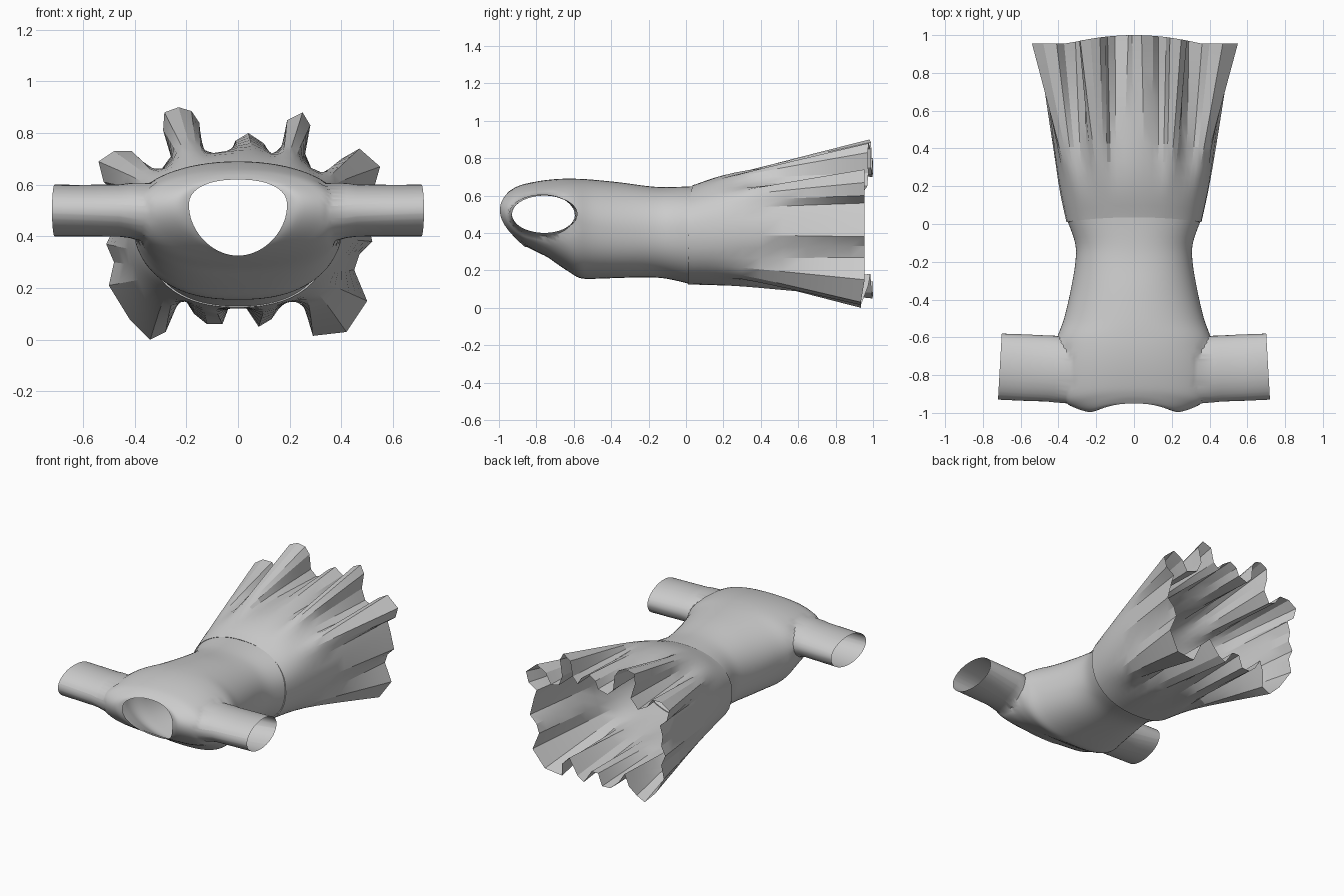
import bpy, bmesh, math
from mathutils import Vector

if "Cube" in bpy.data.objects:
    bpy.data.objects.remove(bpy.data.objects["Cube"])


def finish(bm, name, angle):
    bmesh.ops.recalc_face_normals(bm, faces=bm.faces[:])
    me = bpy.data.meshes.new(name)
    bm.to_mesh(me)
    bm.free()
    ob = bpy.data.objects.new(name, me)
    bpy.context.collection.objects.link(ob)
    bpy.ops.object.select_all(action='DESELECT')
    ob.select_set(True)
    bpy.context.view_layer.objects.active = ob
    bpy.ops.object.shade_smooth_by_angle(angle=math.radians(angle))
    return ob


def loft(bm, rings):
    rows = [[bm.verts.new(p) for p in r] for r in rings]
    n = len(rows[0])
    for a, b in zip(rows, rows[1:]):
        for i in range(n):
            j = (i + 1) % n
            bm.faces.new((a[i], a[j], b[j], b[i]))


def ring_point(row, th):
    ys, yt, yb, hw, zt, zb, zc, nt, nb = row
    c, s = math.cos(th), math.sin(th)
    n = nt if s > 0 else nb
    x = hw * math.copysign(abs(c) ** (2 / n), c)
    h = (zt - zc) if s > 0 else (zc - zb)
    z = zc + h * math.copysign(abs(s) ** (2 / n), s)
    y = ys + ((yt if s > 0 else yb) - ys) * s * s
    return Vector((x, y, z))


def spline(rows, steps):
    out = []
    for k in range(len(rows) - 1):
        p0, p1 = rows[max(k - 1, 0)], rows[k]
        p2, p3 = rows[k + 1], rows[min(k + 2, len(rows) - 1)]
        for s in range(steps):
            t = s / steps
            out.append([0.5 * (2 * b + (c - a) * t + (2 * a - 5 * b + 4 * c - d) * t * t
                               + (3 * b - a - 3 * c + d) * t ** 3)
                        for a, b, c, d in zip(p0, p1, p2, p3)])
    return out + [list(rows[-1])]


# Bodice sections: y at side, top, bottom; half width; top z, bottom z, widest z; roundness above, below
waist = (0.01, 0.04, 0.01, .35, .65, .13, .41, 2.3, 2.3)
sections = [
    waist,
    (-.10, -.10, -.10, .312, .645, .155, .41, 2.2, 2.3),
    (-.20, -.20, -.20, .31, .65, .163, .41, 2.2, 2.3),
    (-.35, -.35, -.35, .335, .67, .16, .42, 2.1, 2.4),
    (-.50, -.50, -.50, .37, .685, .155, .44, 2.1, 2.4),
    (-.60, -.59, -.57, .405, .69, .16, .47, 2.1, 2.4),
    (-.68, -.66, -.63, .41, .69, .195, .49, 2.1, 2.4),
    (-.76, -.73, -.69, .41, .685, .235, .50, 2.1, 2.4),
    (-.85, -.80, -.74, .405, .675, .27, .50, 2.1, 2.4),
    (-.93, -.87, -.79, .385, .66, .295, .50, 2.1, 2.2),
    (-.97, -.91, -.83, .32, .645, .315, .51, 2.1, 2.0),
    (-.995, -.935, -.85, .24, .63, .325, .52, 2.2, 1.9),
    (-.985, -.95, -.86, .19, .62, .325, .52, 2.3, 1.9),
]
N = 72
bm = bmesh.new()
loft(bm, [[ring_point(r, 2 * math.pi * i / N) for i in range(N)] for r in spline(sections, 4)])

# Arm holes: cut an ellipse each side, then extrude its edge into a sleeve
cy, cz, ry, rz = -.772, .495, .178, .112


def in_arm(p):
    return abs(p.x) > .2 and ((p.y - cy) / ry) ** 2 + ((p.z - cz) / rz) ** 2 < 1


bmesh.ops.delete(bm, geom=[f for f in bm.faces if in_arm(f.calc_center_median())], context='FACES')
for side in (1, -1):
    edges = [e for e in bm.edges if e.is_boundary
             and all(v.co.x * side > .25 and -.97 < v.co.y < -.5 for v in e.verts)]
    for v in {v for e in edges for v in e.verts}:
        a = math.atan2((v.co.z - cz) / rz, (v.co.y - cy) / ry)
        v.co.y, v.co.z = cy + ry * math.cos(a), cz + rz * math.sin(a)
    for x, y0, a_y, a_z in ((.42, -.768, .177, .106), (.46, -.765, .175, .101),
                            (.58, -.76, .176, .1), (.71, -.755, .175, .1)):
        ret = bmesh.ops.extrude_edge_only(bm, edges=edges)['geom']
        edges = [g for g in ret if isinstance(g, bmesh.types.BMEdge)]
        for v in [g for g in ret if isinstance(g, bmesh.types.BMVert)]:
            a = math.atan2((v.co.z - cz) / rz, (v.co.y - cy) / ry)
            slant = .01 * math.cos(a) if x > .6 else 0
            v.co = (side * (x - slant), y0 + a_y * math.cos(a), .5 + a_z * math.sin(a))
finish(bm, "bodice_and_sleeves", 40)

# Skirt: smooth hip section flowing into a pleated hem outline (x, z)
hem = [(.49, .50), (.47, .56), (.53, .60), (.55, .67), (.47, .74), (.40, .70), (.36, .63),
       (.29, .65), (.26, .72), (.28, .83), (.25, .88), (.19, .85), (.17, .75), (.13, .71),
       (.10, .76), (.04, .80), (-.01, .77), (-.03, .72), (-.10, .70), (-.14, .74), (-.15, .84),
       (-.18, .885), (-.23, .90), (-.285, .88), (-.29, .81), (-.26, .71), (-.31, .64),
       (-.37, .67), (-.41, .73), (-.48, .73), (-.54, .69), (-.52, .61), (-.47, .57),
       (-.49, .50), (-.48, .43), (-.51, .37), (-.48, .30), (-.50, .21), (-.42, .08),
       (-.34, 0), (-.28, .03), (-.25, .10), (-.22, .18), (-.17, .10), (-.12, .06),
       (-.06, .06), (-.03, .14), (.02, .14), (.08, .05), (.13, .08), (.20, .18), (.26, .12),
       (.29, .015), (.42, .03), (.50, .15), (.45, .27), (.47, .33), (.52, .38)]
hem = [Vector(p) for p in hem]
n = len(hem)
soft = hem
for _ in range(8):
    soft = [(soft[i - 1] + soft[i] * 2 + soft[(i + 1) % n]) / 4 for i in range(n)]
hip = (.29, .32, .29, .42, .755, .115, .42, 2.4, 2.4)
columns = []
for p, q in zip(hem, soft):
    a = math.atan2((q.y - .42) / .27, q.x / .36)
    start = ring_point((.01, .035, .01, .358, .655, .125, .41, 2.2, 2.3), a)
    y = .955 + .045 * max(0, 1 - (p.x / .35) ** 2)
    if p.y < .1 and abs(p.x) > .25:
        y = .935
    end = Vector((p.x, y, p.y))
    mid = ring_point(hip, a).lerp(start.lerp(end, .33), .35)
    columns.append([ring_point(waist, a)] + spline([start, mid, end], 6))
bm = bmesh.new()
loft(bm, list(zip(*columns)))
finish(bm, "pleated_skirt", 20)
